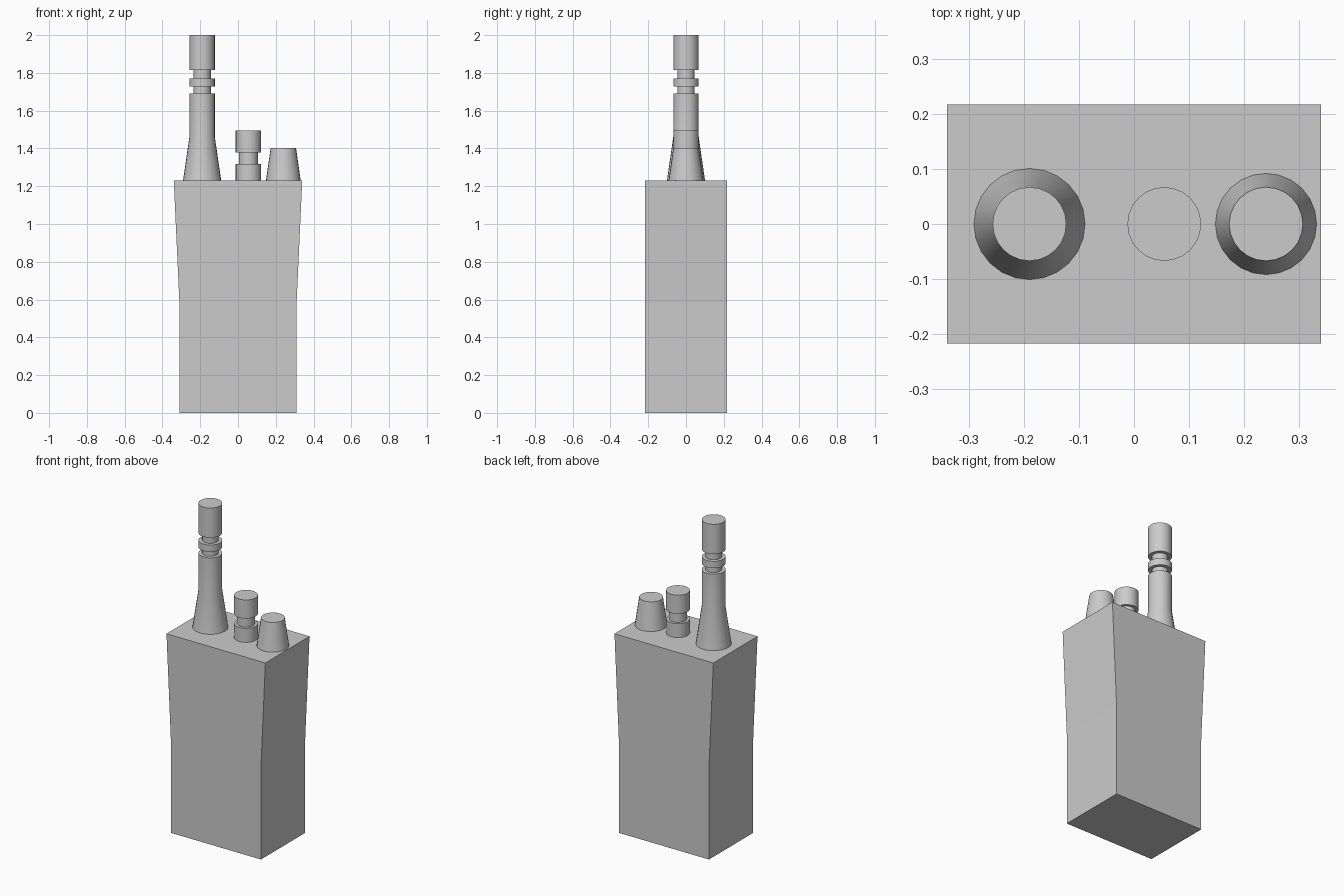
import bpy, bmesh
from math import cos, sin, tau, radians

if "Cube" in bpy.data.objects:
    bpy.data.objects.remove(bpy.data.objects["Cube"])

SIDES = 24


def add_object(name, bm):
    bmesh.ops.recalc_face_normals(bm, faces=bm.faces)
    mesh = bpy.data.meshes.new(name)
    bm.to_mesh(mesh)
    bm.free()
    obj = bpy.data.objects.new(name, mesh)
    bpy.context.collection.objects.link(obj)
    return obj


def lathe(name, x, profile):
    """Closed turned part at x from (radius, z) pairs, bottom to top."""
    bm = bmesh.new()
    rings = [[bm.verts.new((x + r * cos(tau * i / SIDES), r * sin(tau * i / SIDES), z))
              for i in range(SIDES)] for r, z in profile]
    for low, high in zip(rings, rings[1:]):
        for i in range(SIDES):
            j = (i + 1) % SIDES
            bm.faces.new((low[i], low[j], high[j], high[i]))
    bm.faces.new(rings[0][::-1])
    bm.faces.new(rings[-1])
    obj = add_object(name, bm)
    bpy.ops.object.select_all(action='DESELECT')
    obj.select_set(True)
    bpy.context.view_layer.objects.active = obj
    bpy.ops.object.shade_smooth_by_angle(angle=radians(30))
    return obj


# Handset body: front outline with flared upper sides, extruded front to back
half = [(0.31, 0), (0.31, 0.58), (0.34, 1.23)]
outline = half + [(-x, z) for x, z in reversed(half)]
bm = bmesh.new()
front = bm.faces.new([bm.verts.new((x, -0.217, z)) for x, z in outline])
new = bmesh.ops.extrude_face_region(bm, geom=[front], use_keep_orig=True)["geom"]
bmesh.ops.translate(bm, vec=(0, 0.434, 0),
                    verts=[v for v in new if isinstance(v, bmesh.types.BMVert)])
add_object("body", bm)

# Antenna: flared base, two grooves around a collar, plain tip
R, G = 0.067, 0.046
lathe("antenna", -0.19, [(0.101, 1.23), (R, 1.463), (R, 1.69), (G, 1.69), (G, 1.727),
                         (R, 1.727), (R, 1.77), (G, 1.77), (G, 1.815), (R, 1.815), (R, 2.0)])

# Grooved middle knob
lathe("middle_knob", 0.055, [(R, 1.23), (R, 1.317), (0.05, 1.317), (0.05, 1.378),
                             (R, 1.378), (R, 1.494)])

# Tapered side knob
lathe("side_knob", 0.24, [(0.092, 1.23), (R, 1.403)])
